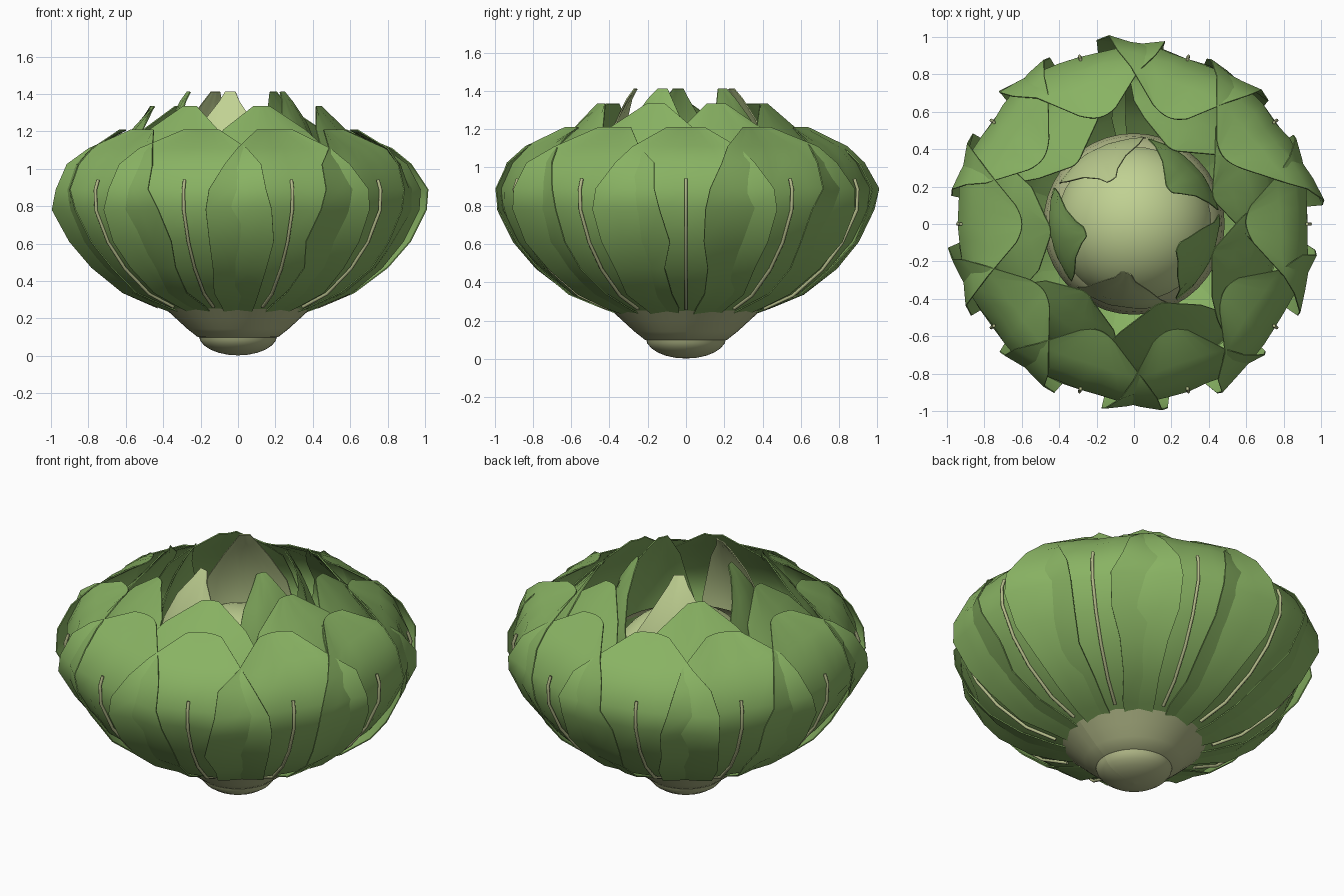
import bpy, math, random
from math import cos, sin, radians

random.seed(4)
cube = bpy.data.objects.get("Cube")
if cube:
    bpy.data.objects.remove(cube)


def material(name, r, g, b):
    m = bpy.data.materials.new(name)
    m.use_nodes = True
    m.diffuse_color = (r, g, b, 1)
    m.node_tree.nodes["Principled BSDF"].inputs["Base Color"].default_value = (r, g, b, 1)
    return m


green = material("leaf green", 0.25, 0.45, 0.125)
pale = material("pale heart green", 0.53, 0.64, 0.29)
cream = material("stalk cream", 0.45, 0.49, 0.25)


def make_object(name, verts, faces, mat):
    mesh = bpy.data.meshes.new(name)
    mesh.from_pydata(verts, [], faces)
    mesh.materials.append(mat)
    mesh.shade_smooth()
    obj = bpy.data.objects.new(name, mesh)
    bpy.context.collection.objects.link(obj)
    return obj


def grid_faces(rows, cols):
    return [(i * cols + j, i * cols + j + 1, (i + 1) * cols + j + 1, (i + 1) * cols + j)
            for i in range(rows - 1) for j in range(cols - 1)]


def leaf(name, profile, angle, flare, mat):
    """Curved leaf: profile rows are (radius, height, half width in degrees)."""
    cols = 9
    tilt = random.uniform(-0.025, 0.025)
    verts = []
    for i, (r, z, half) in enumerate(profile):
        wave = 0 if i in (0, len(profile) - 1) else 1
        half += random.uniform(-2, 2) * wave
        for j in range(cols):
            u = j / (cols - 1) * 2 - 1
            a = radians(angle + u * half)
            ripple = random.uniform(-0.01, 0.01) * wave
            rr = r * (1 + tilt * u + flare * u * u + ripple)
            verts.append((rr * cos(a), rr * sin(a), z))
    obj = make_object(name, verts, grid_faces(len(profile), cols), mat)
    solid = obj.modifiers.new("thickness", "SOLIDIFY")
    solid.thickness = 0.006
    split = obj.modifiers.new("crisp rim", "EDGE_SPLIT")
    split.split_angle = radians(50)
    return obj


def lathe(name, profile, mat, sides=40):
    verts = [(r * cos(math.tau * j / sides), r * sin(math.tau * j / sides), z)
             for r, z in profile for j in range(sides + 1)]
    return make_object(name, verts, grid_faces(len(profile), sides + 1), mat)


# Outer leaves with a raised midrib each
outer = [(0.32, 0.225, 30), (0.42, 0.265, 30), (0.58, 0.335, 29), (0.74, 0.47, 29),
         (0.85, 0.61, 29), (0.93, 0.78, 29), (0.935, 0.89, 27), (0.87, 1.025, 24),
         (0.78, 1.11, 20), (0.6, 1.21, 9)]
for n in range(10):
    angle = n * 36
    leaf(f"outer_leaf_{n + 1}", outer, angle, 0.068, green)
    curve = bpy.data.curves.new(f"midrib_{n + 1}", "CURVE")
    curve.dimensions = "3D"
    curve.bevel_depth = 0.009
    curve.bevel_resolution = 2
    curve.use_fill_caps = True
    curve.materials.append(cream)
    path = [(r + 0.008, z - 0.003) for r, z, half in outer[1:7]] + [(0.925, 0.94)]
    spline = curve.splines.new("POLY")
    spline.points.add(len(path) - 1)
    for point, (r, z) in zip(spline.points, path):
        point.co = (r * cos(radians(angle)), r * sin(radians(angle)), z, 1)
    bpy.context.collection.objects.link(bpy.data.objects.new(f"midrib_{n + 1}", curve))

# Middle leaves, unevenly spaced
middle = [(0.25, 0.27, 32), (0.55, 0.45, 32), (0.72, 0.65, 32), (0.79, 0.82, 32),
          (0.75, 0.97, 31), (0.65, 1.11, 28), (0.56, 1.21, 22), (0.45, 1.335, 6)]
for n, angle in enumerate((20, 62, 132, 183, 236, 286, 340)):
    leaf(f"middle_leaf_{n + 1}", middle, angle, 0.03, green)

# Inner leaves around the heart, two of them pale
inner = [(0.2, 0.3, 35), (0.4, 0.5, 35), (0.455, 0.75, 35), (0.45, 0.95, 34),
         (0.42, 1.1, 30), (0.36, 1.25, 22), (0.3, 1.36, 12), (0.265, 1.412, 6)]
for n in range(5):
    leaf(f"inner_leaf_{n + 1}", inner, 45 + n * 72, 0.02, pale if n in (1, 3) else green)

# Round heart and the cup that holds it
bpy.ops.mesh.primitive_uv_sphere_add(segments=40, ring_count=24, radius=0.425, location=(0.01, 0, 0.66))
heart = bpy.context.object
heart.name = "heart"
heart.data.materials.append(pale)
heart.data.shade_smooth()
lathe("heart_cup", [(0.2, 0.25), (0.4, 0.45), (0.47, 0.6), (0.485, 0.72),
                    (0.47, 0.82), (0.44, 0.89), (0.41, 0.92)], cream)

# Stalk base: rounded foot and flared collar
foot = [(0.21 * sin(radians(a)), 0.11 - 0.108 * cos(radians(a))) for a in range(0, 91, 15)]
lathe("stalk_foot", foot, cream)
lathe("stalk_collar", [(0.19, 0.096), (0.215, 0.1), (0.27, 0.143), (0.33, 0.198), (0.39, 0.253)], cream)
